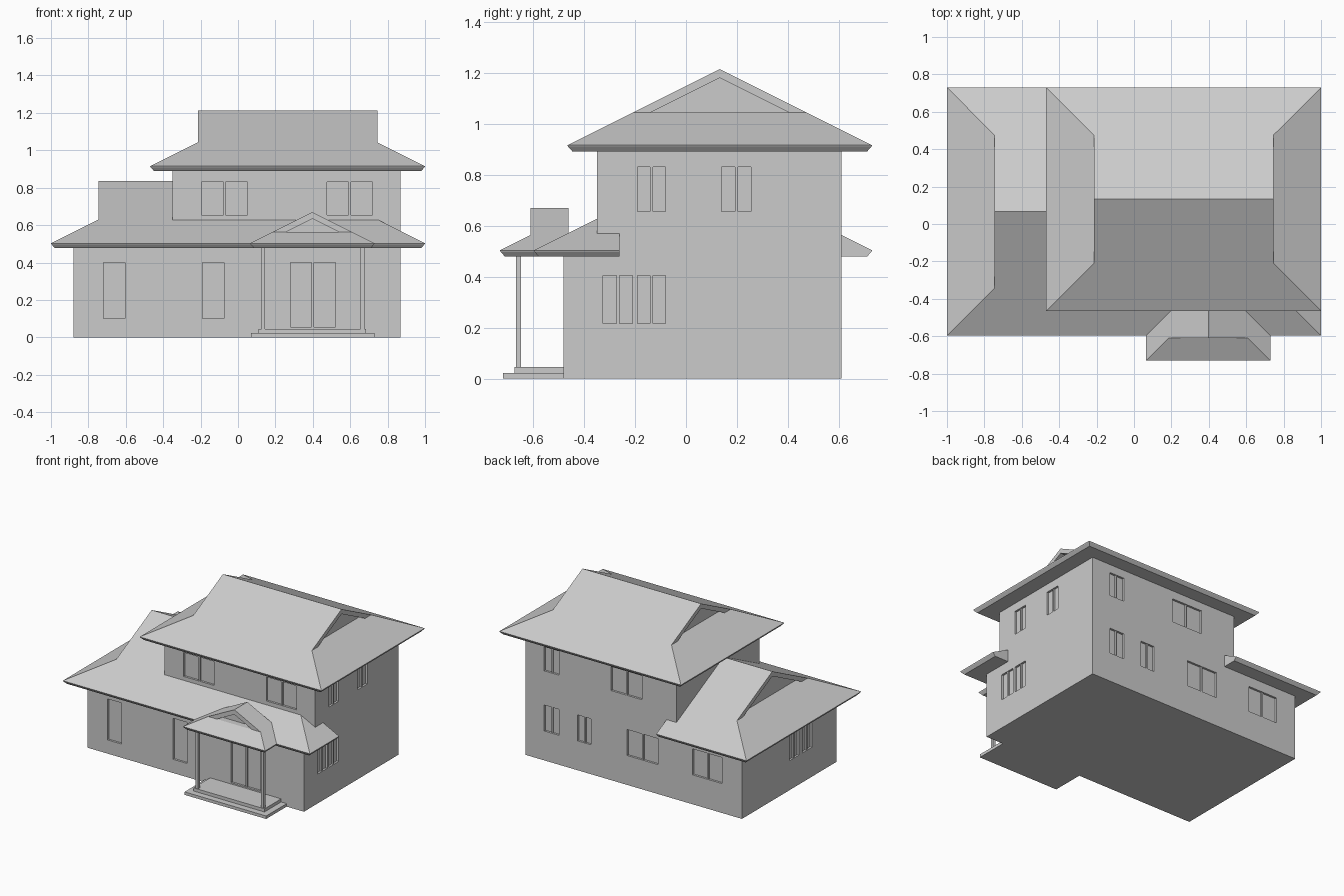
import bpy, bmesh

if "Cube" in bpy.data.objects:
    bpy.data.objects.remove(bpy.data.objects["Cube"])

WALLS = dict(front=-0.48, back=0.61, left=-0.88, right=0.87, upper_front=-0.35)


def finish(bm, name):
    bmesh.ops.recalc_face_normals(bm, faces=bm.faces)
    me = bpy.data.meshes.new(name)
    bm.to_mesh(me)
    bm.free()
    ob = bpy.data.objects.new(name, me)
    bpy.context.collection.objects.link(ob)
    return ob


def add_loft(bm, rings):
    """Closed solid through equal-length rings of points."""
    vs = [[bm.verts.new(p) for p in r] for r in rings]
    n = len(rings[0])
    for a, b in zip(vs, vs[1:]):
        for i in range(n):
            j = (i + 1) % n
            bm.faces.new((a[i], a[j], b[j], b[i]))
    bm.faces.new(vs[0][::-1])
    bm.faces.new(vs[-1])


def rect(x0, x1, y0, y1, z):
    return [(x0, y0, z), (x1, y0, z), (x1, y1, z), (x0, y1, z)]


def add_box(bm, x0, x1, y0, y1, z0, z1):
    add_loft(bm, [rect(x0, x1, y0, y1, z0), rect(x0, x1, y0, y1, z1)])


def box(name, *dims):
    bm = bmesh.new()
    add_box(bm, *dims)
    return finish(bm, name)


def gablet_roof(name, u0, u1, v0, v1, z0, run, along_y=False, clips=()):
    """Hipped skirt with flared fascia, topped by a gable with recessed ends."""
    ze, inset, th, recess = z0 + 0.025, 0.02, 0.035, 0.045
    vm, half = (v0 + v1) / 2, (v1 - v0) / 2
    zg, zr, hw = ze + run / 2, ze + half / 2, half - run
    g0, g1 = u0 + run, u1 - run
    bm = bmesh.new()
    add_loft(bm, [rect(u0 + inset, u1 - inset, v0 + inset, v1 - inset, z0),
                  rect(u0 + .003, u1 - .003, v0 + .003, v1 - .003, ze - .006),
                  rect(u0, u1, v0, v1, ze),
                  rect(g0, g1, v0 + run, v1 - run, zg)])
    # overhanging roof slab
    slab = [(-hw, zg), (0, zr), (hw, zg), (hw - 2 * th, zg), (0, zr - th), (2 * th - hw, zg)]
    add_loft(bm, [[(u, vm + v, z) for v, z in slab] for u in (g0, g1)])
    # recessed gable wall
    tri = [slab[5], slab[4], slab[3]]
    add_loft(bm, [[(u, vm + v, z) for v, z in tri] for u in (g0 + recess, g1 - recess)])
    if along_y:
        for v in bm.verts:
            v.co.x, v.co.y = v.co.y, v.co.x
    for co, no in clips:
        geom = bm.verts[:] + bm.edges[:] + bm.faces[:]
        cut = bmesh.ops.bisect_plane(bm, geom=geom, plane_co=co, plane_no=no, clear_outer=True)
        edges = [e for e in cut['geom_cut'] if isinstance(e, bmesh.types.BMEdge)]
        bmesh.ops.holes_fill(bm, edges=edges, sides=0)
    return finish(bm, name)


# walls
lower = box("lower_walls", -0.88, 0.87, -0.48, 0.61, 0, 0.485)
upper = box("upper_walls", -0.35, 0.87, -0.35, 0.61, 0.485, 0.895)

# roofs
gablet_roof("upper_roof", -0.47, 1.0, -0.465, 0.73, 0.89, 0.255)
low = (-1.0, 1.0, -0.597, 0.73, 0.478, 0.255)
gablet_roof("wing_roof", *low, clips=[((-0.27, 0, 0), (1, 0, 0))])
gablet_roof("front_skirt_roof", *low,
            clips=[((-0.27, 0, 0), (-1, 0, 0)), ((0, -0.26, 0), (0, 1, 0))])
gablet_roof("porch_roof", -0.73, 0.1, 0.065, 0.73, 0.478, 0.12, along_y=True,
            clips=[((0, -0.46, 0), (0, 1, 0))])

# porch steps and posts
box("porch_step", 0.07, 0.73, -0.717, -0.48, 0, 0.022)
box("porch_floor", 0.11, 0.685, -0.672, -0.48, 0.022, 0.045)
for side, x in (("left", 0.125), ("right", 0.655)):
    box(side + "_porch_post", x, x + 0.02, -0.667, -0.647, 0.045, 0.48)

# openings: wall, start, end, bottom, top, panes
LO, UP, TALL = (0.215, 0.405), (0.655, 0.83), (0.10, 0.40)
lower_openings = [
    ("front", -0.72, -0.605, *TALL, 1), ("front", -0.19, -0.075, *TALL, 1),
    ("front", 0.28, 0.52, 0.055, 0.40, 2),
    ("right", -0.325, -0.21, *LO, 2), ("right", -0.19, -0.08, *LO, 2),
    ("back", 0.60, 0.72, *LO, 2), ("back", 0.34, 0.45, *LO, 2),
    ("back", -0.20, 0.05, *LO, 2), ("back", -0.72, -0.48, *LO, 2),
    ("left", -0.05, 0.06, *LO, 2), ("left", -0.20, -0.09, *LO, 2)]
upper_openings = [
    ("upper_front", -0.195, 0.05, *UP, 2), ("upper_front", 0.475, 0.72, *UP, 2),
    ("right", -0.19, -0.08, *UP, 2), ("right", 0.14, 0.255, *UP, 2),
    ("back", 0.60, 0.72, *UP, 2), ("back", -0.07, 0.18, *UP, 2)]


def on_wall(bm, wall, a, b, z0, z1, d0, d1):
    """Box on a wall between depths d0 and d1 measured outwards."""
    s = 1 if wall in ("back", "right") else -1
    p, q = sorted((WALLS[wall] + s * d0, WALLS[wall] + s * d1))
    if wall in ("left", "right"):
        add_box(bm, p, q, a, b, z0, z1)
    else:
        add_box(bm, a, b, p, q, z0, z1)


def fit_openings(walls, openings, name):
    cut, bars = bmesh.new(), bmesh.new()
    for wall, a, b, z0, z1, panes in openings:
        on_wall(cut, wall, a, b, z0, z1, -0.015, 0.02)
        if panes == 2:
            m = (a + b) / 2
            on_wall(bars, wall, m - 0.006, m + 0.006, z0, z1, -0.018, -0.004)
    cutter = finish(cut, name + "_cutter")
    cutter.hide_render = True
    cutter.hide_viewport = True
    finish(bars, name + "_mullions")
    mod = walls.modifiers.new("openings", 'BOOLEAN')
    mod.operation = 'DIFFERENCE'
    mod.solver = 'EXACT'
    mod.object = cutter


fit_openings(lower, lower_openings, "lower_window")
fit_openings(upper, upper_openings, "upper_window")
